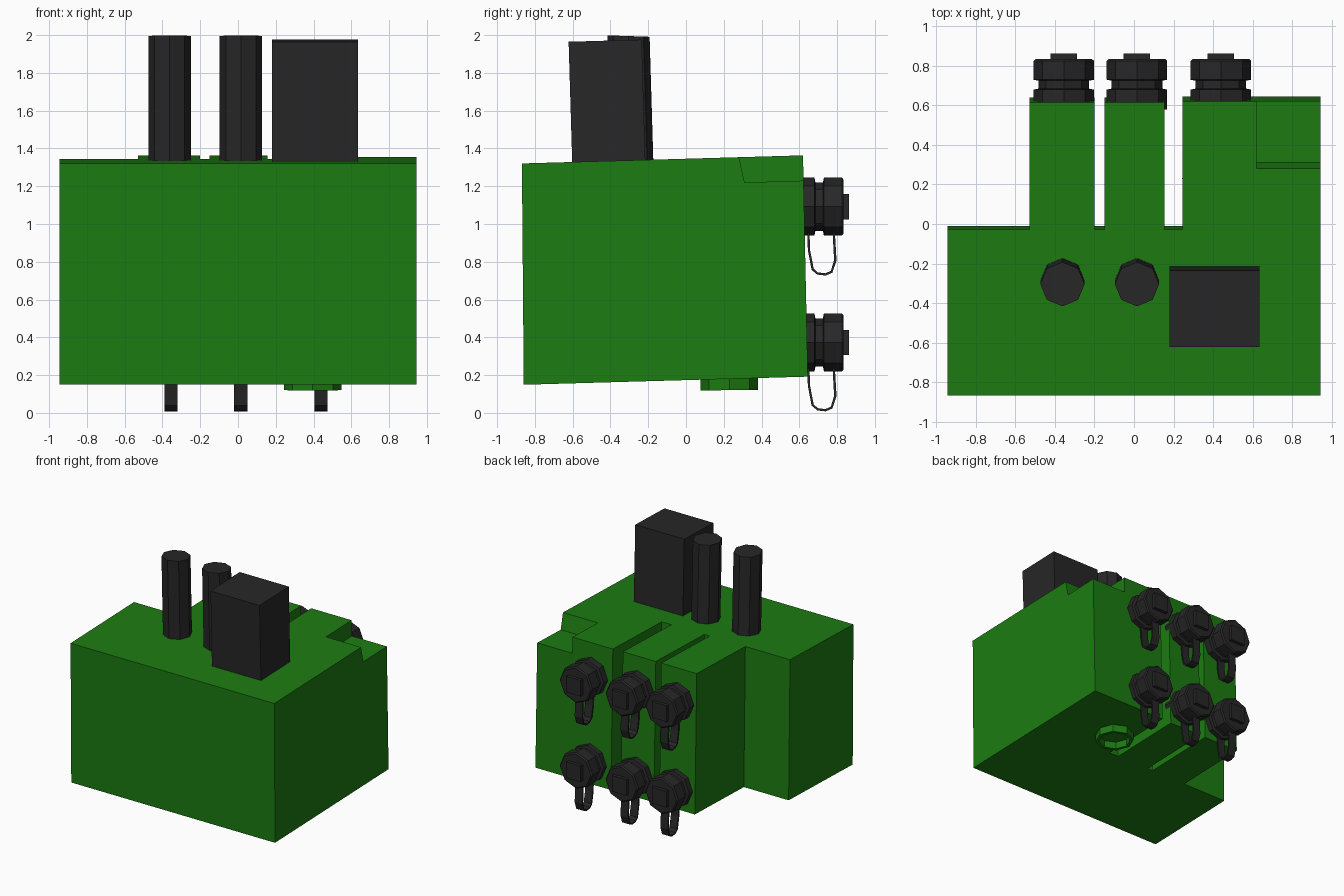
import bpy, bmesh, math

if "Cube" in bpy.data.objects:
    bpy.data.objects.remove(bpy.data.objects["Cube"])


def material(name, rgb):
    m = bpy.data.materials.new(name)
    m.diffuse_color = (*rgb, 1)
    m.use_nodes = True
    m.node_tree.nodes["Principled BSDF"].inputs["Base Color"].default_value = m.diffuse_color
    return m


GREEN = material("green_paint", (0.012, 0.2, 0.006))
DARK = material("dark_plastic", (0.02, 0.02, 0.02))


def add_prism(bm, pts, axis, lo, hi):
    """Extrude a 2D outline along x (points are y,z) or z (points are x,y)."""
    def place(p, d):
        return (d, p[0], p[1]) if axis == "x" else (p[0], p[1], d)
    a = [bm.verts.new(place(p, lo)) for p in pts]
    b = [bm.verts.new(place(p, hi)) for p in pts]
    n = len(pts)
    bm.faces.new(a[::-1])
    bm.faces.new(b)
    for i in range(n):
        j = (i + 1) % n
        bm.faces.new((a[i], a[j], b[j], b[i]))


def add_lathe(bm, cx, cz, profile, sides=8):
    """Stack of octagons along y from (y, radius) pairs."""
    rings = [[bm.verts.new((cx + r * c, y, cz + r * s)) for c, s in circle(sides)]
             for y, r in profile]
    bm.faces.new(rings[0])
    bm.faces.new(rings[-1][::-1])
    for a, b in zip(rings, rings[1:]):
        for i in range(sides):
            j = (i + 1) % sides
            bm.faces.new((a[i], b[i], b[j], a[j]))


def circle(n, cx=0, cy=0, r=1):
    return [(cx + r * math.cos(i * math.tau / n), cy + r * math.sin(i * math.tau / n))
            for i in range(n)]


def rect(x0, x1, y0, y1):
    return [(x0, y0), (x1, y0), (x1, y1), (x0, y1)]


def finish(name, bm, mat, tilt=0, lean=0, spread=0, zref=0):
    """Apply the slight slope and backward lean of the model, make an object."""
    for v in bm.verts:
        x, y, z = v.co
        v.co = (x, y - (z - zref) * (lean + spread * y), z + tilt * y)
    bmesh.ops.recalc_face_normals(bm, faces=bm.faces)
    me = bpy.data.meshes.new(name)
    bm.to_mesh(me)
    bm.free()
    me.materials.append(mat)
    ob = bpy.data.objects.new(name, me)
    bpy.context.collection.objects.link(ob)
    return ob


# Main housing with three rear columns separated by slots
outline = [(-.945, -.859), (.945, -.859), (.945, .645), (.245, .645), (.245, -.01),
           (.155, -.01), (.155, .64), (-.15, .64), (-.15, -.01), (-.2, -.01),
           (-.2, .64), (-.53, .64), (-.53, -.01), (-.945, -.01)]
bm = bmesh.new()
add_prism(bm, outline, "z", .1735, 1.345)
body = finish("housing", bm, GREEN, .0285, .016, .009, .1735)

# Notch in the rear right top corner
bm = bmesh.new()
add_prism(bm, [(.31, 1.22), (.8, 1.235), (.8, 1.6), (.226, 1.6)], "x", .62, 1.1)
cutter = finish("notch_cutter", bm, GREEN)
cutter.hide_render = True
mod = body.modifiers.new("notch", "BOOLEAN")
mod.operation = "DIFFERENCE"
mod.solver = "EXACT"
mod.object = cutter
bpy.context.view_layer.objects.active = body
bpy.ops.object.modifier_apply(modifier=mod.name)
bpy.data.objects.remove(cutter)

# Octagonal rim under the housing
bm = bmesh.new()
outer, inner = circle(8, .395, .23, .152), circle(8, .395, .23, .125)
for i in range(8):
    j = (i + 1) % 8
    add_prism(bm, [outer[i], outer[j], inner[j], inner[i]], "z", .118, .185)
bmesh.ops.remove_doubles(bm, verts=bm.verts, dist=1e-4)
bmesh.ops.delete(bm, geom=[f for f in bm.faces if len(f.verts) == 4 and
                           sum(not e.is_manifold for e in f.edges) > 3], context="FACES_ONLY")
finish("bottom_rim", bm, GREEN, .01)

# Two round posts and one box on top
for n, x in enumerate((-.362, .015)):
    bm = bmesh.new()
    add_prism(bm, circle(8, x, -.285, .112), "z", 1.28, 1.985)
    finish(f"top_post_{n + 1}", bm, DARK, -.035, .03, 0, 1.33)
bm = bmesh.new()
add_prism(bm, rect(.18, .635, -.602, -.215), "z", 1.28, 1.982)
finish("top_box", bm, DARK, .0285, .03, 0, 1.33)

# Six capped connectors on the back, each with a hanging strap loop
profile = [(.58, .153), (.68, .153), (.685, .128), (.725, .128), (.73, .153),
           (.825, .153), (.835, .142)]
strap_out = [(.64, -.08), (.645, -.23), (.665, -.335), (.695, -.36), (.74, -.365),
             (.775, -.35), (.797, -.285), (.785, -.08)]
strap_in = [(.652, -.08), (.657, -.23), (.676, -.328), (.698, -.348), (.738, -.353),
            (.767, -.34), (.784, -.283), (.773, -.08)]
for row, z in (("upper", 1.092), ("lower", .373)):
    for col, x in enumerate((-.355, .015, .44)):
        bm = bmesh.new()
        add_lathe(bm, x, z, profile)
        add_prism(bm, rect(.82, .863, z - .067, z + .067), "x", x - .067, x + .067)
        finish(f"{row}_connector_{col + 1}", bm, DARK)
        bm = bmesh.new()
        loop = [(y, z + h) for y, h in strap_out + strap_in[::-1]]
        add_prism(bm, loop, "x", x - .035, x + .035)
        finish(f"{row}_strap_{col + 1}", bm, DARK)
